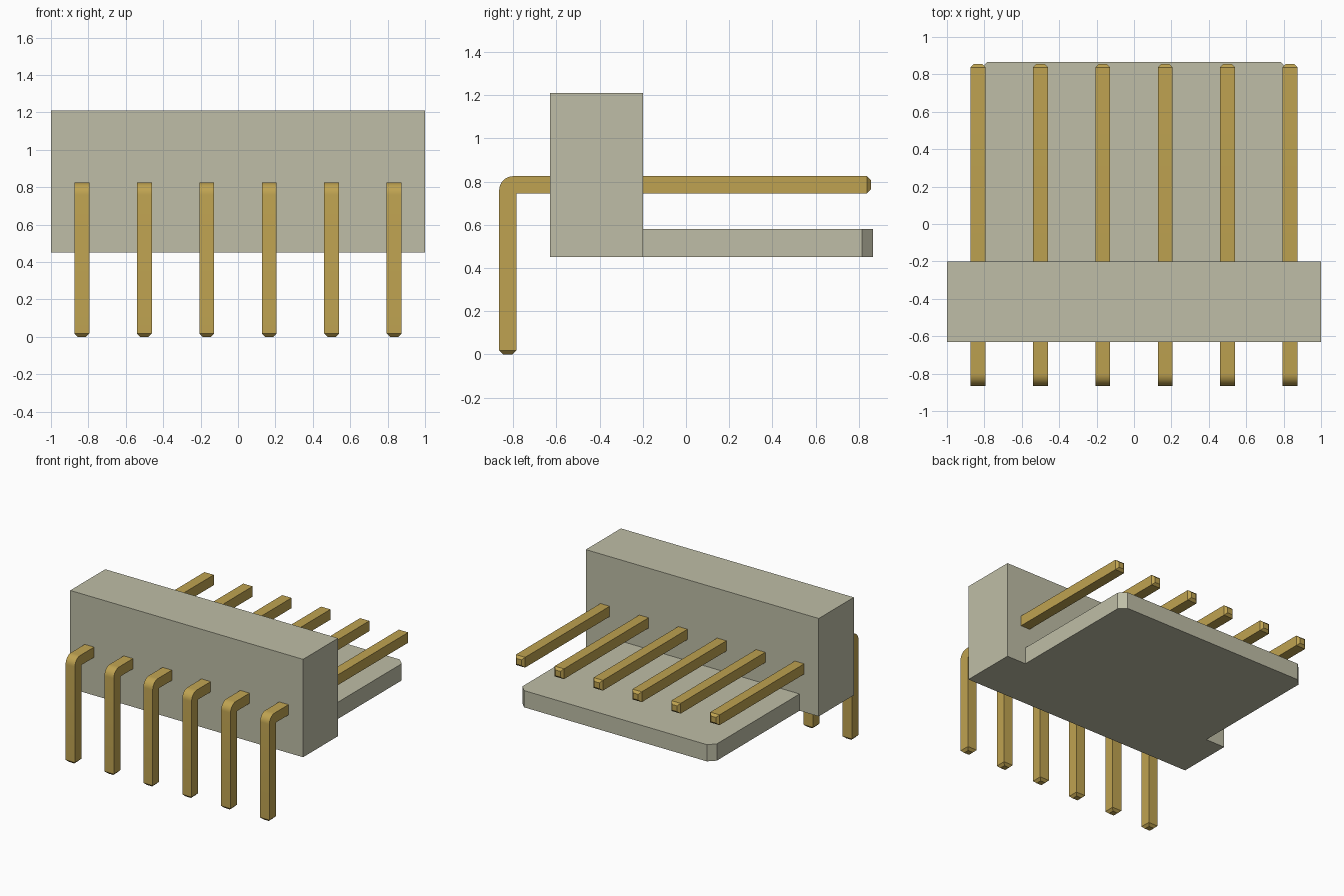
import bpy, bmesh, math

cube = bpy.data.objects.get("Cube")
if cube:
    bpy.data.objects.remove(cube, do_unlink=True)


def material(name, rgb):
    m = bpy.data.materials.new(name)
    m.use_nodes = True
    m.diffuse_color = (*rgb, 1)
    m.node_tree.nodes["Principled BSDF"].inputs["Base Color"].default_value = (*rgb, 1)
    return m


def prism(name, outline, low, high, axis, mat, finish=None):
    """Extrude a 2D outline along x (outline in y, z) or z (outline in x, y)."""
    bm = bmesh.new()
    place = (lambda p: (low, *p)) if axis == "x" else (lambda p: (*p, low))
    face = bm.faces.new([bm.verts.new(place(p)) for p in outline])
    ext = bmesh.ops.extrude_face_region(bm, geom=[face])
    shift = (high - low, 0, 0) if axis == "x" else (0, 0, high - low)
    verts = [g for g in ext["geom"] if isinstance(g, bmesh.types.BMVert)]
    bmesh.ops.translate(bm, verts=verts, vec=shift)
    bmesh.ops.recalc_face_normals(bm, faces=bm.faces)
    if finish:
        finish(bm)
    mesh = bpy.data.meshes.new(name)
    bm.to_mesh(mesh)
    bm.free()
    mesh.materials.append(mat)
    obj = bpy.data.objects.new(name, mesh)
    bpy.context.collection.objects.link(obj)
    return obj


plastic = material("pale grey green plastic", (0.52, 0.515, 0.385))
gold = material("gold plated metal", (0.52, 0.365, 0.082))

# Housing: upright block joined to a base plate with chamfered rear corners
housing = prism("housing", [(-1, -0.63), (1, -0.63), (1, -0.2), (-1, -0.2)],
                0.45, 1.21, "z", plastic)
w, back, cut = 0.835, 0.865, 0.05
plate = prism("base_plate", [(-w, -0.4), (w, -0.4), (w, back - cut), (w - cut, back),
                             (cut - w, back), (-w, back - cut)],
              0.45, 0.58, "z", plastic)
join = housing.modifiers.new("join plate", "BOOLEAN")
join.operation, join.object, join.solver = "UNION", plate, "EXACT"
bpy.context.view_layer.objects.active = housing
bpy.ops.object.modifier_apply(modifier=join.name)
bpy.data.objects.remove(plate, do_unlink=True)

# Pin side profile: bent bar with a rounded outer corner
half, tip, radius = 0.04, 0.018, 0.065
front, top = -0.865, 0.825
inner_y, inner_z = front + 2 * half, top - 2 * half
bend = []
for i in range(9):
    a = math.pi / 2 * (1 + i / 8)
    bend.append((front + radius + radius * math.cos(a), top - radius + radius * math.sin(a)))
profile = [(0.838, inner_z), (0.838, top), *bend,
           (front, tip), (inner_y, tip), (inner_y, inner_z)]


def taper_tips(bm):
    # Extrude both end faces into small tapered points
    bm.normal_update()
    ends = [f for f in bm.faces if f.normal.y > 0.9 and f.calc_center_median().y > 0.8
            or f.normal.z < -0.9 and f.calc_center_median().z < 0.1]
    for end in ends:
        normal = end.normal.copy()
        tip_face = bmesh.ops.extrude_discrete_faces(bm, faces=[end])["faces"][0]
        center = tip_face.calc_center_median()
        for v in tip_face.verts:
            v.co = center + (v.co - center) * 0.55 + normal * tip
    bmesh.ops.recalc_face_normals(bm, faces=bm.faces)


pin = prism("pin_1", profile, -half, half, "x", gold, taper_tips)
bpy.ops.object.select_all(action="DESELECT")
bpy.context.view_layer.objects.active = pin
pin.select_set(True)
bpy.ops.object.shade_smooth_by_angle(angle=math.radians(25))

# Row of six evenly spaced pins
pitch = 0.334
pin.location.x = -2.5 * pitch
for i in range(1, 6):
    copy = pin.copy()
    copy.name = f"pin_{i + 1}"
    copy.location.x = (i - 2.5) * pitch
    bpy.context.collection.objects.link(copy)
